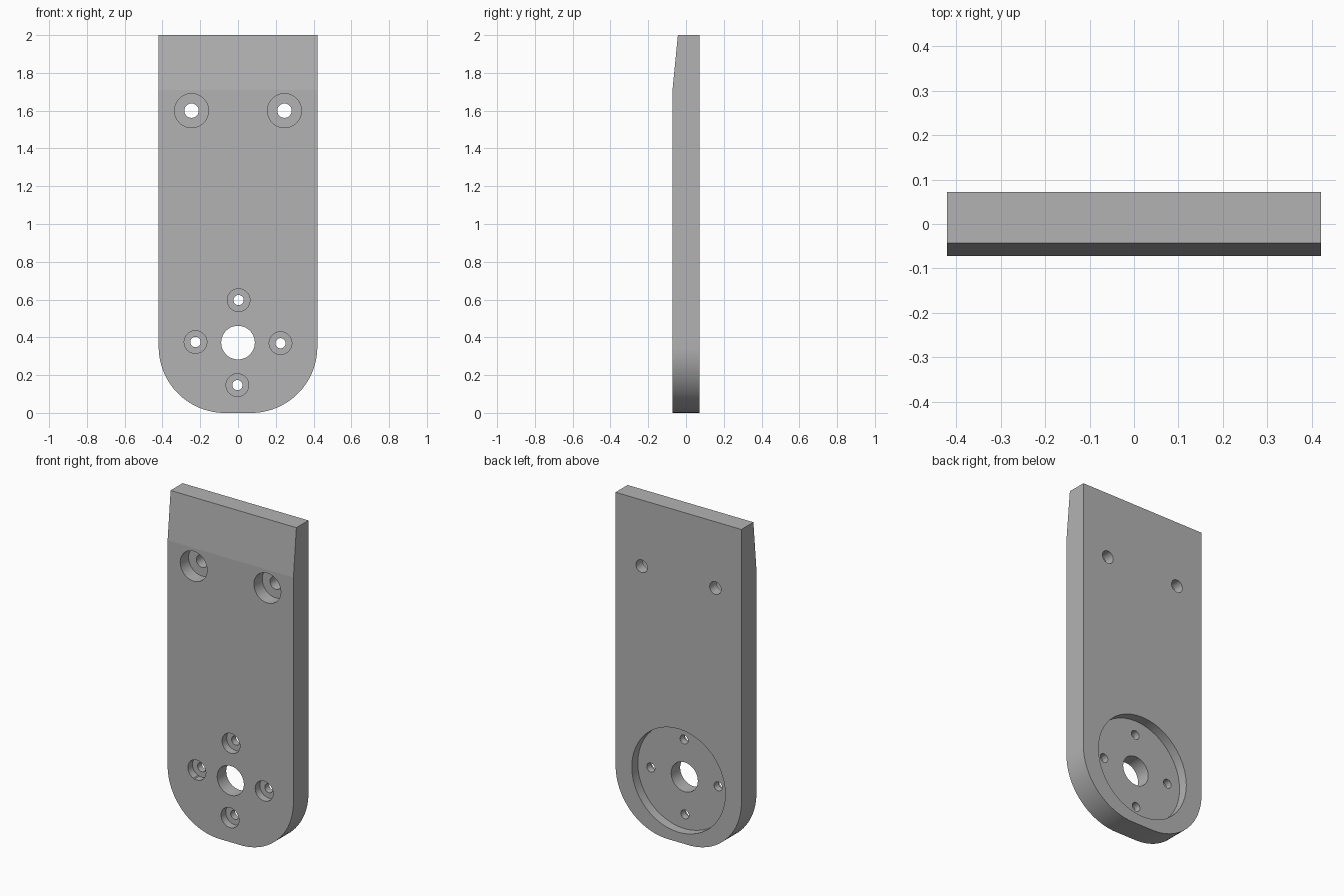
import bpy, bmesh
from math import sin, cos, pi, radians
from mathutils import Matrix, Vector

cube = bpy.data.objects.get("Cube")
if cube:
    bpy.data.objects.remove(cube, do_unlink=True)

HALF_W, HALF_T, HEIGHT = 0.42, 0.0715, 2.0
CORNER_R = 0.35
HUB_Z = 0.372

grey = bpy.data.materials.new("plain grey")
grey.use_nodes = True
GREY = (0.45, 0.45, 0.45, 1)
grey.diffuse_color = GREY
grey.node_tree.nodes["Principled BSDF"].inputs["Base Color"].default_value = GREY


def make_object(name, bm):
    bmesh.ops.recalc_face_normals(bm, faces=bm.faces[:])
    mesh = bpy.data.meshes.new(name)
    bm.to_mesh(mesh)
    bm.free()
    mesh.materials.append(grey)
    obj = bpy.data.objects.new(name, mesh)
    bpy.context.collection.objects.link(obj)
    return obj


# Plate outline: square top, two large rounded corners at the bottom
STEPS = 24
right_arc = []
for i in range(STEPS + 1):
    a = pi / 2 * i / STEPS
    right_arc.append((HALF_W - CORNER_R + CORNER_R * sin(a), CORNER_R - CORNER_R * cos(a)))
left_arc = [(-x, z) for x, z in reversed(right_arc)]
outline = right_arc + [(HALF_W, HEIGHT), (-HALF_W, HEIGHT)] + left_arc

bm = bmesh.new()
face = bm.faces.new([bm.verts.new((x, -HALF_T, z)) for x, z in outline])
extruded = bmesh.ops.extrude_face_region(bm, geom=[face])["geom"]
bmesh.ops.translate(bm, vec=(0, 2 * HALF_T, 0),
                    verts=[g for g in extruded if isinstance(g, bmesh.types.BMVert)])

# Shallow slope across the front of the top end
low, high = Vector((0, -HALF_T, 1.71)), Vector((0, -0.043, HEIGHT))
slope = high - low
cut = bmesh.ops.bisect_plane(bm, geom=bm.verts[:] + bm.edges[:] + bm.faces[:],
                             plane_co=low, plane_no=(0, -slope.z, slope.y),
                             clear_outer=True)["geom_cut"]
bmesh.ops.holes_fill(bm, edges=[g for g in cut if isinstance(g, bmesh.types.BMEdge)], sides=0)
plate = make_object("mounting_plate", bm)
bpy.context.view_layer.objects.active = plate
plate.select_set(True)


def drill(x, z, radius, y_from, y_to):
    """Cut a round hole along y."""
    bm = bmesh.new()
    bmesh.ops.create_cone(
        bm, cap_ends=True, segments=48, radius1=radius, radius2=radius, depth=y_to - y_from,
        matrix=Matrix.Translation((x, (y_from + y_to) / 2, z)) @ Matrix.Rotation(pi / 2, 4, 'X'))
    cutter = make_object("hole_cutter", bm)
    cutter.hide_render = True
    mod = plate.modifiers.new("hole", 'BOOLEAN')
    mod.operation, mod.solver, mod.object = 'DIFFERENCE', 'EXACT', cutter
    bpy.ops.object.modifier_apply(modifier=mod.name)
    bpy.data.objects.remove(cutter, do_unlink=True)


def counterbored(x, z, bore, head, depth):
    """Through hole with a wider flat-bottomed pocket on the front."""
    drill(x, z, head, -0.2, -HALF_T + depth)
    drill(x, z, bore, -0.2, 0.2)


# Round pocket on the back and the central bore
drill(0, HUB_Z, 0.312, HALF_T - 0.057, 0.2)
drill(0, HUB_Z, 0.089, -0.2, 0.2)

# Four screw holes around the bore
for k in range(4):
    a = k * pi / 2 - radians(0.8)
    counterbored(0.225 * cos(a), HUB_Z + 0.225 * sin(a), 0.027, 0.06, 0.045)

# Two larger screw holes near the top
for side in (-1, 1):
    counterbored(side * 0.246, 1.6, 0.038, 0.09, 0.08)

bpy.ops.object.shade_smooth_by_angle(angle=radians(30))
# Keep the shallow slope a crisp facet
for edge in plate.data.edges:
    ends = [plate.data.vertices[v].co for v in edge.vertices]
    if all(abs(c.z - low.z) < 0.001 and abs(c.y - low.y) < 0.001 for c in ends):
        edge.use_edge_sharp = True
